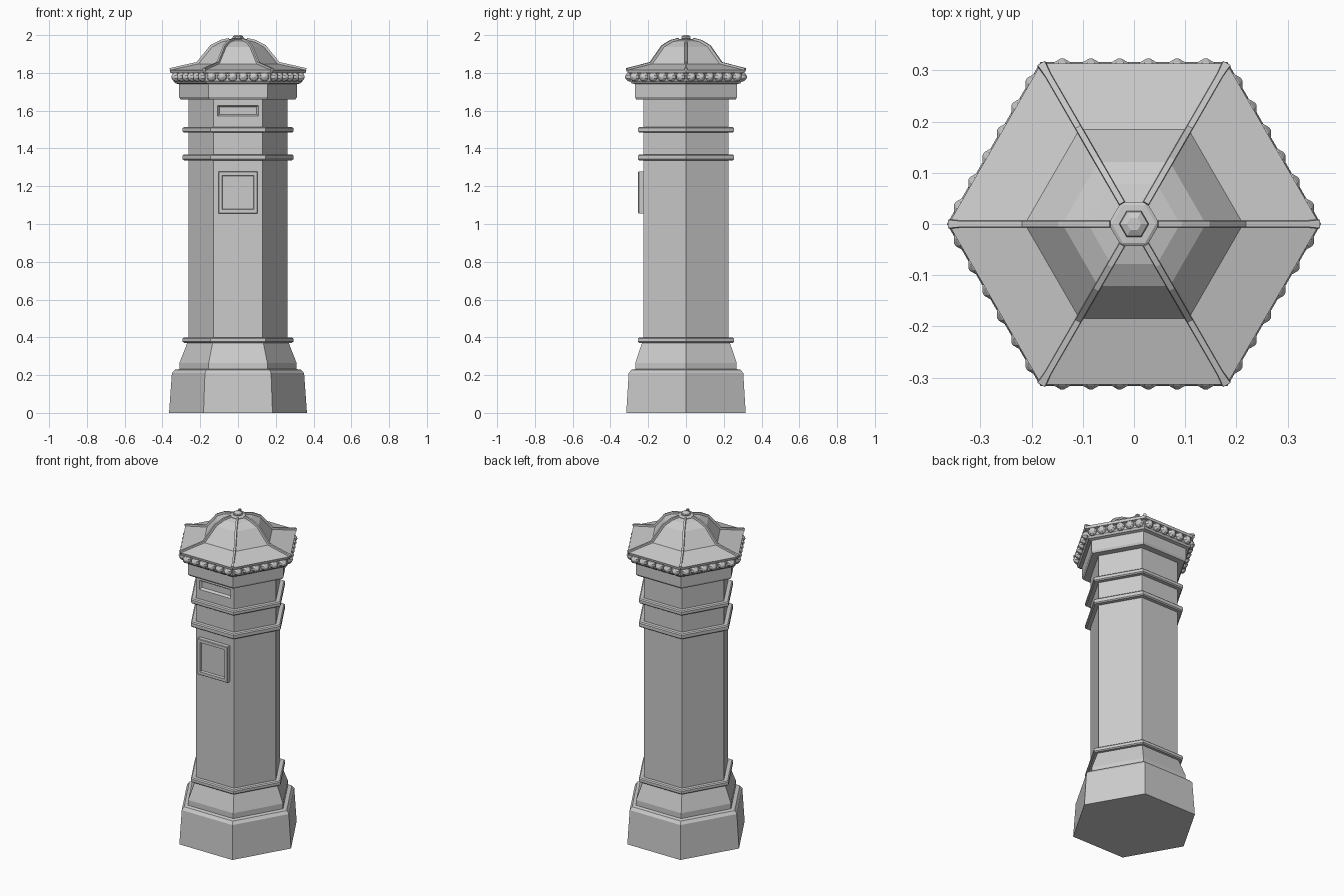
import bpy, bmesh
from math import cos, sin, pi, radians
from mathutils import Matrix, Vector

if "Cube" in bpy.data.objects:
    bpy.data.objects.remove(bpy.data.objects["Cube"])

APO = cos(pi / 6)  # flat-to-corner ratio of a hexagon


def make_object(name, bm):
    bmesh.ops.recalc_face_normals(bm, faces=bm.faces)
    mesh = bpy.data.meshes.new(name)
    bm.to_mesh(mesh)
    bm.free()
    ob = bpy.data.objects.new(name, mesh)
    bpy.context.collection.objects.link(ob)
    return ob


def add_stack(bm, profile, sides=6, matrix=Matrix()):
    """Closed solid of polygon rings; profile is (corner radius, height)."""
    rings = [[bm.verts.new(matrix @ Vector((r * cos(2 * pi * i / sides),
                                            r * sin(2 * pi * i / sides), z)))
              for i in range(sides)] for r, z in profile]
    for a, b in zip(rings, rings[1:]):
        for i in range(sides):
            j = (i + 1) % sides
            bm.faces.new((a[i], a[j], b[j], b[i]))
    bm.faces.new(rings[0][::-1])
    bm.faces.new(rings[-1])


def hex_part(name, profile):
    bm = bmesh.new()
    add_stack(bm, profile)
    return make_object(name, bm)


def add_loft(bm, rects):
    """Front-facing rectangular loft; rects are (half width, z0, z1, y)."""
    rings = [[bm.verts.new(p) for p in ((-w, y, a), (w, y, a), (w, y, b), (-w, y, b))]
             for w, a, b, y in rects]
    for p, q in zip(rings, rings[1:]):
        for i in range(4):
            j = (i + 1) % 4
            bm.faces.new((p[i], p[j], q[j], q[i]))
    bm.faces.new(rings[0])
    bm.faces.new(rings[-1])


# Base, shaft and collar
hex_part("base", [(.365, 0), (.350, .21), (.335, .228), (.31, .232),
                  (.31, .265), (.268, .372), (.25, .372)])
shaft = hex_part("shaft", [(.261, .36), (.261, 1.68)])
hex_part("collar", [(.25, 1.66), (.304, 1.66), (.312, 1.672), (.312, 1.74),
                    (.332, 1.745), (.342, 1.757), (.342, 1.80), (.25, 1.80)])

# Raised rings around the shaft
for name, z0, z1 in (("lower_ring", .371, .399), ("middle_ring", 1.337, 1.369),
                     ("upper_ring", 1.484, 1.513)):
    hex_part(name, [(.25, z0), (.286, z0), (.293, z0 + .006),
                    (.293, z1 - .006), (.286, z1), (.25, z1)])

# Recessed letter slot
bm = bmesh.new()
add_loft(bm, [(.112, 1.568, 1.632, -.232), (.108, 1.572, 1.628, -.226),
              (.098, 1.581, 1.619, -.212)])
cutter = make_object("slot_cutter", bm)
cutter.hide_render = True
cutter.hide_set(True)
mod = shaft.modifiers.new("slot", "BOOLEAN")
mod.object = cutter
mod.operation = "DIFFERENCE"
mod.solver = "EXACT"

# Framed panel on the front
bm = bmesh.new()
add_loft(bm, [(.104, 1.055, 1.278, -.215), (.104, 1.055, 1.278, -.250),
              (.101, 1.058, 1.275, -.253), (.085, 1.076, 1.257, -.253),
              (.081, 1.080, 1.253, -.241)])
make_object("front_panel", bm)

# Roof: shallow brim rising into a faceted dome
roof = [(.362, 1.815), (.213, 1.848), (.14, 1.938), (.09, 1.964), (.045, 1.974)]
hex_part("roof", [(.33, 1.795), (.358, 1.80)] + roof)

# Ribs along the six roof corners
bm = bmesh.new()
for k in range(6):
    rot = Matrix.Rotation(k * pi / 3, 4, 'Z')
    rings = []
    path = [(.360, 1.814, .010), (.335, 1.820, .007)] + [(r, z, .007) for r, z in roof[1:]]
    for n, (r, z, w) in enumerate(path):
        a, b = path[max(n - 1, 0)], path[min(n + 1, len(path) - 1)]
        t = Vector((b[0] - a[0], 0, b[1] - a[1])).normalized()
        up = Vector((t.z, 0, -t.x))
        c = Vector((r, 0, z))
        rings.append([bm.verts.new(rot @ (c + up * h + Vector((0, s, 0))))
                      for s, h in ((-w, -.006), (w, -.006), (w * .8, .011), (-w * .8, .011))])
    for a, b in zip(rings, rings[1:]):
        for i in range(4):
            j = (i + 1) % 4
            bm.faces.new((a[i], a[j], b[j], b[i]))
    bm.faces.new(rings[0])
    bm.faces.new(rings[-1])
make_object("roof_ribs", bm)

# Finial on top
hex_part("finial", [(.05, 1.965), (.05, 1.976), (.043, 1.98), (.024, 1.981),
                    (.029, 1.986), (.027, 1.993), (.014, 2.0)])

# Row of faceted studs under the eaves, six per side
bm = bmesh.new()
for k in range(6):
    side = Matrix.Rotation(k * pi / 3, 4, 'Z')
    for i in range(6):
        place = Matrix.Translation(((i - 2.5) * .056, -.342 * APO, 1.779))
        turn = Matrix.Rotation(radians(90), 4, 'X')
        add_stack(bm, [(.026, -.008), (.026, .008), (.018, .019), (.003, .027)],
                  8, side @ place @ turn @ Matrix.Rotation(pi / 8, 4, 'Z'))
make_object("eave_studs", bm)
